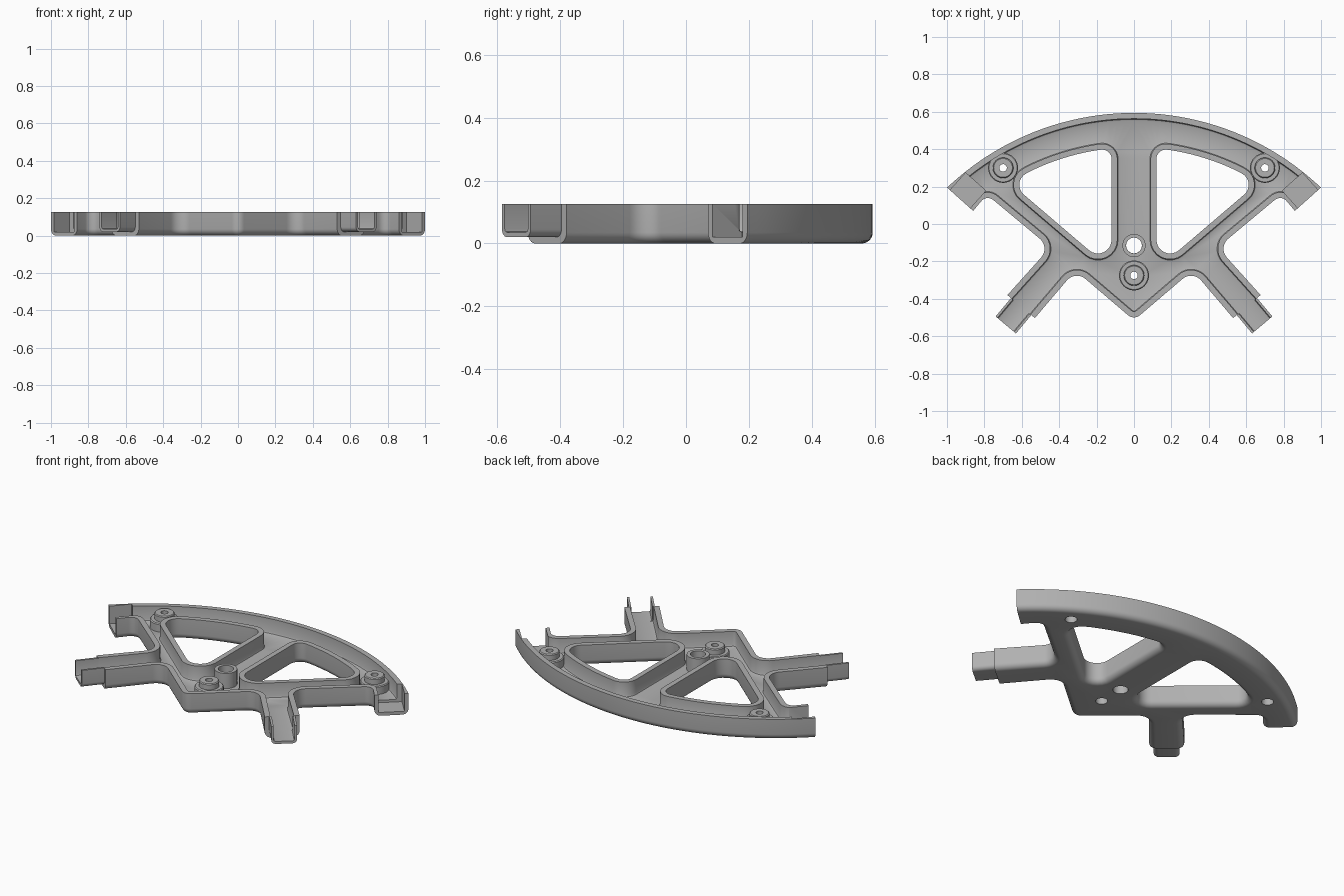
import bpy, bmesh, math
from mathutils import Vector, Matrix

cube = bpy.data.objects.get("Cube")
if cube:
    bpy.data.objects.remove(cube)

grey = bpy.data.materials.new("grey plastic")
grey.use_nodes = True
GREY = (0.44, 0.44, 0.44, 1)
grey.diffuse_color = GREY
grey.node_tree.nodes["Principled BSDF"].inputs["Base Color"].default_value = GREY

TOP, FLOOR, MOUTH = 0.126, 0.035, -1
ARC_Y, ARC_R, HOLE_R = -0.855, 1.449, 1.265


def finish(bm, name):
    bmesh.ops.recalc_face_normals(bm, faces=bm.faces)
    mesh = bpy.data.meshes.new(name)
    bm.to_mesh(mesh)
    bm.free()
    obj = bpy.data.objects.new(name, mesh)
    bpy.context.collection.objects.link(obj)
    mesh.materials.append(grey)
    return obj


def smooth(obj):
    bpy.ops.object.select_all(action='DESELECT')
    obj.select_set(True)
    bpy.context.view_layer.objects.active = obj
    bpy.ops.object.shade_smooth_by_angle(angle=math.radians(35))


def rounded(corners, steps=8):
    """Corners (x, y, radius) to points; MOUTH corners stay sharp and are flagged."""
    out = []
    n = len(corners)
    for i, (x, y, r) in enumerate(corners):
        p = Vector((x, y))
        if r <= 0:
            out.append((p, r == MOUTH))
            continue
        a = (Vector(corners[i - 1][:2]) - p).normalized()
        b = (Vector(corners[(i + 1) % n][:2]) - p).normalized()
        half = a.angle(b) / 2
        centre = p + (a + b).normalized() * r / math.sin(half)
        start = p + a * r / math.tan(half) - centre
        end = p + b * r / math.tan(half) - centre
        sweep = start.angle_signed(end)
        for k in range(steps + 1):
            # angle_signed counts clockwise as positive
            out.append((centre + Matrix.Rotation(-sweep * k / steps, 2) @ start, False))
    return out


def circle(x, y, r, n=32):
    """Clockwise ring, so that its left side is material."""
    return [(Vector((x + r * math.cos(-t * math.tau / n), y + r * math.sin(-t * math.tau / n))), False)
            for t in range(n)]


def offset(loop, d):
    """Shift a loop to its left by d, leaving open mouths in place."""
    n = len(loop)
    normals, dist = [], []
    for i in range(n):
        e = (loop[(i + 1) % n][0] - loop[i][0]).normalized()
        normals.append(Vector((-e.y, e.x)))
        dist.append(0 if loop[i][1] and loop[(i + 1) % n][1] else d)
    pts = []
    for i in range(n):
        a, b, da, db = normals[i - 1], normals[i], dist[i - 1], dist[i]
        det = a.x * b.y - a.y * b.x
        if abs(det) < 1e-5:
            v = a * da
        else:
            v = Vector(((da * b.y - db * a.y) / det, (a.x * db - b.x * da) / det))
        pts.append(loop[i][0] + v)
    return pts


def tray(name, walls, bores, profile):
    """Sweep the wall profile (inset, z) round each loop, then fill base and floor."""
    bm = bmesh.new()
    short = [(0, profile[0][1]), (0, profile[-1][1])]
    for loop, prof in [(w, profile) for w in walls] + [(b, short) for b in bores]:
        rings = [[bm.verts.new((p.x, p.y, z)) for p in offset(loop, d)] for d, z in prof]
        for i in range(len(loop)):
            j = (i + 1) % len(loop)
            if loop[i][1] and loop[j][1]:
                bm.faces.new([r[i] for r in rings] + [r[j] for r in reversed(rings)])
                continue
            for lo, hi in zip(rings, rings[1:]):
                bm.faces.new((lo[i], lo[j], hi[j], hi[i]))
    rim = [e for e in bm.edges if len(e.link_faces) == 1]
    for z in (profile[0][1], profile[-1][1]):
        level = [e for e in rim if all(abs(v.co.z - z) < 1e-5 for v in e.verts)]
        bmesh.ops.triangle_fill(bm, edges=level, use_beauty=True, normal=(0, 0, 1))
    return finish(bm, name)


def wall_profile(base, radius, wall, cove):
    """Rounded lower edge, straight wall, flat rim and a coved inner foot."""
    prof = []
    for k in range(7):
        t = k / 6 * math.pi / 2
        prof.append((radius * (1 - math.sin(t)), base + radius * (1 - math.cos(t))))
    prof += [(0, TOP), (wall, TOP), (wall, FLOOR + cove)]
    prof += [(wall + cove * 0.3, FLOOR + cove * 0.3), (wall + cove, FLOOR)]
    return prof


def lathe(name, x, y, profile, n=40):
    """Closed ring of revolution."""
    bm = bmesh.new()
    rings = [[bm.verts.new((x + r * math.cos(k * math.tau / n), y + r * math.sin(k * math.tau / n), z))
              for k in range(n)] for r, z in profile]
    for a, b in zip(rings, rings[1:] + rings[:1]):
        for k in range(n):
            m = (k + 1) % n
            bm.faces.new((a[k], a[m], b[m], b[k]))
    smooth(finish(bm, name))


def on_arc(x, radius):
    return (x, ARC_Y + math.sqrt(radius ** 2 - x ** 2), 0)


def mirrored(corners):
    return [(-x, y, r) for x, y, r in reversed(corners)]


# Outer outline: front point, two arms, two sockets, curved back
arm = [Vector((0.53, -0.503)), Vector((0.677, -0.38))]
socket = [Vector((0.86, 0.07)), Vector((1.0, 0.195))]
half = [(0.313, -0.248, 0.07), (*arm[0], MOUTH), (*arm[1], MOUTH), (0.448, -0.125, 0.07),
        (0.787, 0.157, 0.045), (*socket[0], MOUTH), (*socket[1], MOUTH)]
end_angle = math.asin(1 / ARC_R)
half += [on_arc(ARC_R * math.sin(end_angle * k / 24), ARC_R) for k in range(23, 0, -1)]
outline = [(0, -0.515, 0.05)] + half + [on_arc(0, ARC_R)] + mirrored(half)

# Two windows beside the central spine
window = [(0.12, -0.243, 0.073), (0.665, 0.222, 0.068)]
window += [on_arc(0.55 - 0.04 * k, HOLE_R) for k in range(10)]
window += [(*on_arc(0.12, HOLE_R)[:2], 0.05)]

screws = [(0, -0.275), (0.70, 0.30), (-0.70, 0.30)]
pivot = (0, -0.115)
bores = [circle(x, y, 0.033) for x, y in screws] + [circle(*pivot, 0.042)]
walls = [rounded(outline), rounded(window[::-1]), rounded(mirrored(window)[::-1])]
frame = tray("frame", walls, bores, wall_profile(0, 0.035, 0.031, 0.012))

# Recesses in the socket ends
cutters = []
along = (socket[1] - socket[0]).normalized()
out = Vector((along.y, -along.x))
mid = (socket[0] + socket[1]) / 2
for side in (1, -1):
    bm = bmesh.new()
    corners = [mid + along * u * 0.072 + out * v for u, v in
               ((-1, -0.125), (1, -0.125), (1, 0.05), (-1, 0.05))]
    face = bm.faces.new([bm.verts.new((side * c.x, c.y, 0.02)) for c in corners])
    lift = bmesh.ops.extrude_face_region(bm, geom=[face])["geom"]
    bmesh.ops.translate(bm, vec=(0, 0, 0.2), verts=[g for g in lift if isinstance(g, bmesh.types.BMVert)])
    cutter = finish(bm, "socket_cutter")
    cutter.hide_render = True
    cutters.append(cutter)
    mod = frame.modifiers.new("socket", 'BOOLEAN')
    mod.operation, mod.solver, mod.object = 'DIFFERENCE', 'EXACT', cutter
bpy.context.view_layer.update()
cut = bpy.data.meshes.new_from_object(frame.evaluated_get(bpy.context.evaluated_depsgraph_get()))
frame.modifiers.clear()
frame.data = cut
for cutter in cutters:
    bpy.data.objects.remove(cutter)
smooth(frame)

# Narrow tongues on the arm ends
along = (arm[1] - arm[0]).normalized()
out = Vector((along.y, -along.x))
a, b = arm[0] + along * 0.025, arm[1] - along * 0.025
plan = [(a, MOUTH), (a + out * 0.06, 0), (a + out * 0.128, MOUTH),
        (b + out * 0.128, MOUTH), (b + out * 0.06, 0), (b, MOUTH)]
right_side = [(p.x, p.y, r) for p, r in plan]
for name, corners in (("left_tongue", right_side), ("right_tongue", mirrored(right_side))):
    smooth(tray(name, [rounded(corners)], [], wall_profile(0.02, 0.025, 0.013, 0.012)))

# Stepped screw bosses and pivot collar
boss = [(0.033, FLOOR), (0.08, FLOOR), (0.08, 0.08), (0.075, 0.085), (0.055, 0.085), (0.055, 0.115),
        (0.05, 0.12), (0.02, 0.12), (0.02, 0.09), (0.033, 0.09)]
for name, (x, y) in zip(("front_boss", "left_boss", "right_boss"), screws):
    lathe(name, x, y, boss)
lathe("pivot_collar", *pivot, [(0.042, FLOOR), (0.062, FLOOR), (0.062, TOP), (0.042, TOP)])
